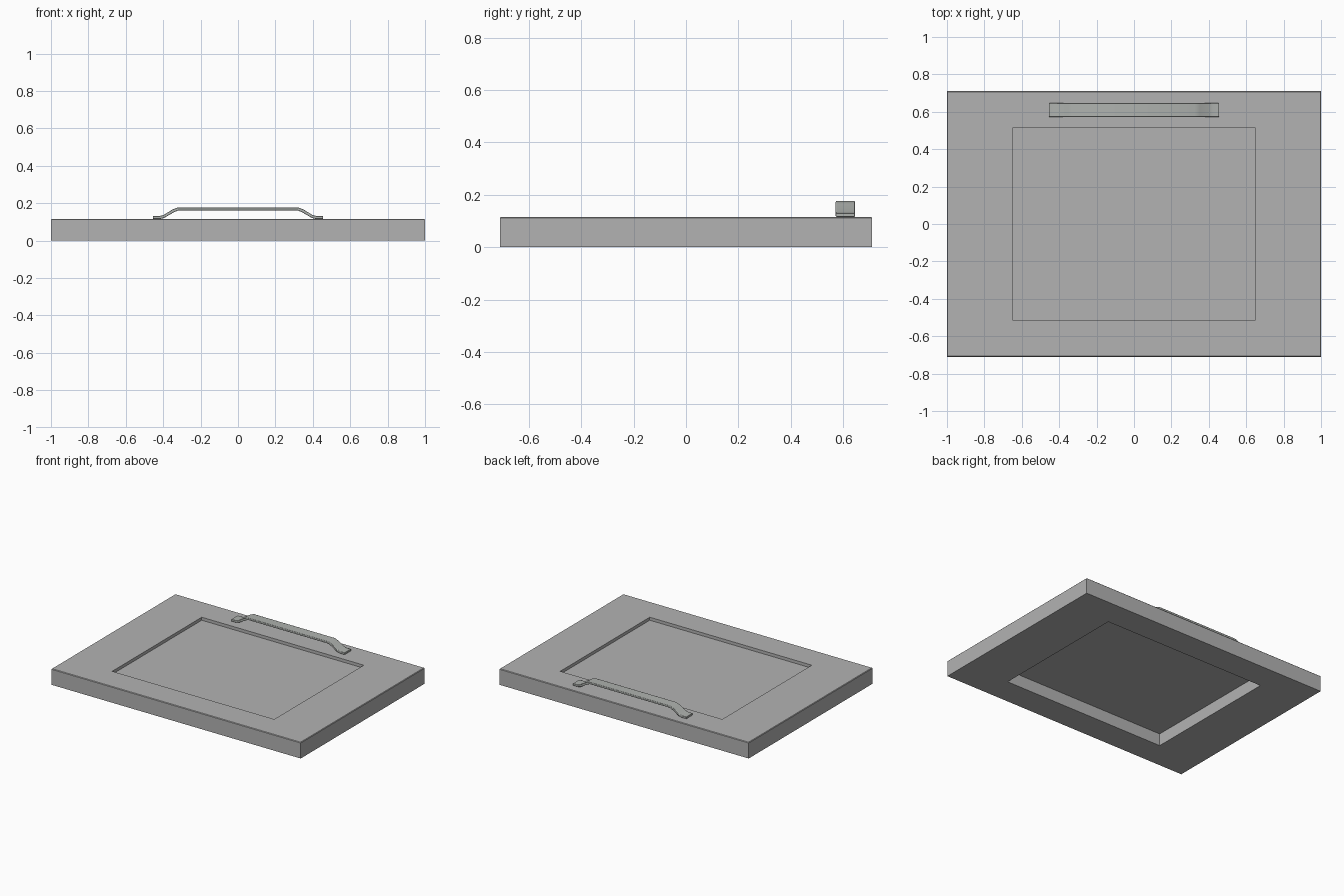
import bpy, bmesh

if "Cube" in bpy.data.objects:
    bpy.data.objects.remove(bpy.data.objects["Cube"], do_unlink=True)


def material(name, rgb):
    mat = bpy.data.materials.new(name)
    mat.use_nodes = True
    mat.diffuse_color = (*rgb, 1)
    mat.node_tree.nodes["Principled BSDF"].inputs["Base Color"].default_value = (*rgb, 1)
    return mat


def finish(name, bm, mat):
    bmesh.ops.recalc_face_normals(bm, faces=bm.faces)
    mesh = bpy.data.meshes.new(name)
    bm.to_mesh(mesh)
    bm.free()
    mesh.materials.append(mat)
    obj = bpy.data.objects.new(name, mesh)
    bpy.context.collection.objects.link(obj)
    return obj


def bevel(obj, width, segments=2):
    mod = obj.modifiers.new("soft_edges", 'BEVEL')
    mod.width, mod.segments = width, segments
    mod.limit_method = 'ANGLE'
    return mod


grey = material("mid_grey", (0.45, 0.45, 0.45))
metal = material("handle_grey", (0.43, 0.45, 0.43))

TOP = 0.116
OUTER = (1.0, 0.71)
INNER = (0.65, 0.513)


def ring(bm, half, z):
    x, y = half
    return [bm.verts.new((sx * x, sy * y, z)) for sx, sy in ((-1, -1), (1, -1), (1, 1), (-1, 1))]


# Frame: rectangular loops swept around the opening, with a narrow chamfer on the outer top edge
bm = bmesh.new()
c = 0.004
loops = [ring(bm, INNER, 0), ring(bm, OUTER, 0), ring(bm, OUTER, TOP - c),
         ring(bm, (OUTER[0] - c, OUTER[1] - c), TOP), ring(bm, INNER, TOP)]
for a, b in zip(loops, loops[1:] + loops[:1]):
    for i in range(4):
        j = (i + 1) % 4
        bm.faces.new((a[i], a[j], b[j], b[i]))
finish("frame", bm, grey)

# Thin panel set inside the opening
bm = bmesh.new()
bmesh.ops.create_cube(bm, size=1)
for v in bm.verts:
    v.co = (v.co.x * 2 * INNER[0], v.co.y * 2 * INNER[1], 0.091 + v.co.z * 0.006)
finish("inset_panel", bm, grey)

# Handle: a bent flat strip, profile mirrored in x and extruded in y
half = [(0.455, TOP), (0.415, TOP), (0.395, 0.121), (0.345, 0.15), (0.32, 0.161)]
upper = [(0.325, 0.176), (0.352, 0.165), (0.40, 0.136), (0.42, 0.131), (0.455, 0.131)]
right = half[::-1]
outline = right + upper[::-1]
outline += [(-x, z) for x, z in upper + half]
bm = bmesh.new()
face = bm.faces.new([bm.verts.new((x, 0.572, z)) for x, z in outline])
ext = bmesh.ops.extrude_face_region(bm, geom=[face])
for v in ext["geom"]:
    if isinstance(v, bmesh.types.BMVert):
        v.co.y = 0.646
handle = finish("handle", bm, metal)
bevel(handle, 0.003).angle_limit = 1.0
bpy.context.view_layer.objects.active = handle
handle.select_set(True)
bpy.ops.object.shade_smooth_by_angle()
